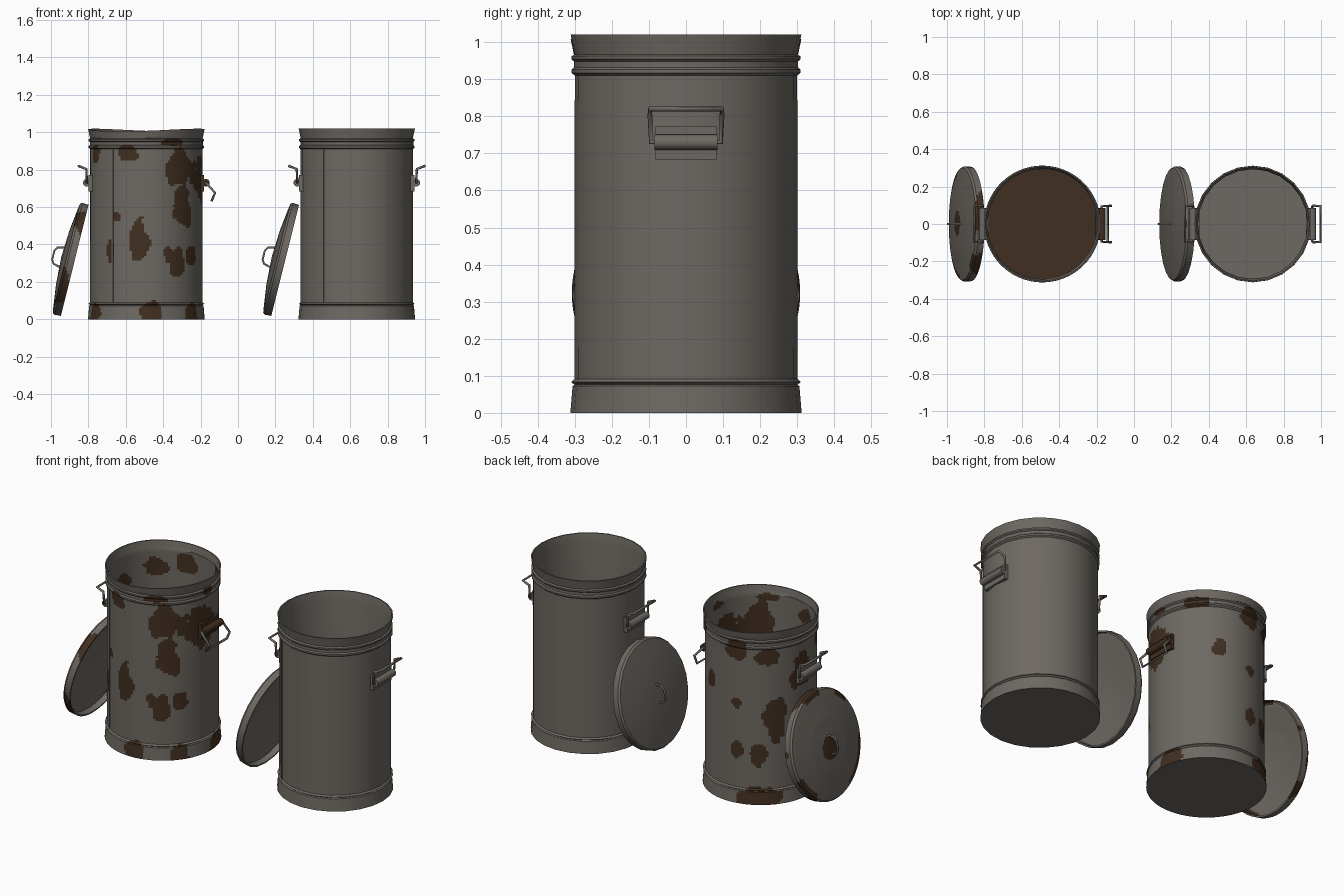
import bpy, bmesh, math
from mathutils import Matrix, Vector, noise

if "Cube" in bpy.data.objects:
    bpy.data.objects.remove(bpy.data.objects["Cube"])


def material(name, rgb):
    m = bpy.data.materials.new(name)
    m.diffuse_color = (*rgb, 1)
    m.use_nodes = True
    m.node_tree.nodes["Principled BSDF"].inputs["Base Color"].default_value = m.diffuse_color
    return m


GREY = material("weathered steel", (0.155, 0.140, 0.123))
RUST = material("dark rust", (0.053, 0.028, 0.015))


def finish(obj, angle=30):
    bpy.ops.object.select_all(action='DESELECT')
    obj.select_set(True)
    bpy.context.view_layer.objects.active = obj
    bpy.ops.object.shade_smooth_by_angle(angle=math.radians(angle))


def lathe(name, profile, sides, step, matrix, rule=None, warp=None):
    """Spin a profile; segments longer than step are subdivided for rust patches."""
    pts = [Vector(profile[0])]
    for a, b in zip(profile, profile[1:]):
        a, b = Vector(a), Vector(b)
        n = max(1, round((b - a).length / step))
        pts += [a.lerp(b, i / n) for i in range(1, n + 1)]
    bm = bmesh.new()
    rings = []
    for r, z in pts:
        rings.append([bm.verts.new((r * math.cos(2 * math.pi * k / sides),
                                    r * math.sin(2 * math.pi * k / sides), z))
                      for k in range(sides)])
    for a, b in zip(rings, rings[1:]):
        for k in range(sides):
            j = (k + 1) % sides
            bm.faces.new((a[k], a[j], b[j], b[k]))
    bmesh.ops.remove_doubles(bm, verts=bm.verts, dist=1e-5)
    bmesh.ops.recalc_face_normals(bm, faces=bm.faces)
    if rule:
        for f in bm.faces:
            f.material_index = int(rule(f.calc_center_median(), f.normal))
    if warp:
        for v in bm.verts:
            v.co = warp(v.co)
    me = bpy.data.meshes.new(name)
    bm.to_mesh(me)
    bm.free()
    me.materials.append(GREY)
    me.materials.append(RUST)
    obj = bpy.data.objects.new(name, me)
    bpy.context.collection.objects.link(obj)
    obj.matrix_world = matrix
    finish(obj)


def rod(name, points, mat, radius=0.007):
    cu = bpy.data.curves.new(name, 'CURVE')
    cu.dimensions = '3D'
    cu.bevel_depth = radius
    cu.bevel_resolution = 1
    cu.use_fill_caps = True
    sp = cu.splines.new('POLY')
    sp.points.add(len(points) - 1)
    for p, co in zip(sp.points, points):
        p.co = (*co, 1)
    cu.materials.append(mat)
    obj = bpy.data.objects.new(name, cu)
    bpy.context.collection.objects.link(obj)
    bpy.ops.object.select_all(action='DESELECT')
    obj.select_set(True)
    bpy.context.view_layer.objects.active = obj
    bpy.ops.object.convert(target='MESH')


def box(name, loc, size, mat, turn=0):
    bpy.ops.mesh.primitive_cube_add(size=1, location=loc, rotation=(0, 0, turn))
    o = bpy.context.object
    o.name = name
    o.scale = size
    o.data.materials.append(mat)


# Rust patches on the can wall: angle, height, half angle, half height
PATCHES = [(-107, .89, 14, .045), (-48, .82, 19, .10), (-50, .60, 11, .11),
           (-12, .74, 19, .13), (-97, .42, 11, .10), (-58, .30, 8, .08),
           (-36, .35, 9, .06), (-66, .34, 6, .05), (-130, .36, 5, .06),
           (-123, .55, 4, .03), (-152, .88, 9, .05), (99, .89, 11, .06),
           (133, .88, 12, .06), (141, .50, 12, .12), (123, .28, 9, .07),
           (99, .30, 7, .05), (99, .58, 5, .03), (64, .67, 7, .05),
           (170, .75, 14, .10), (123, .03, 22, .06), (-86, .03, 12, .06),
           (-155, .03, 12, .05), (-38, .03, 10, .06), (15, .03, 14, .05),
           (-60, .95, 12, .02), (40, .94, 14, .03), (-5, .95, 9, .02)]


def can_rust(c, normal):
    if normal.z > 0.9 and c.z < 0.1:       # rusted inner floor
        return True
    if normal.z < -0.9 and c.z < 0.01:     # clean underside
        return False
    ang = math.degrees(math.atan2(c.y, c.x))
    wob = 0.55 * noise.noise(c * 11) + 0.25 * noise.noise(c * 27)
    for a, z, da, dz in PATCHES:
        d = (ang - a + 180) % 360 - 180
        if math.hypot(d / da, (c.z - z) / dz) < 1 + wob:
            return True
    return False


def lid_rust(c, normal):
    r = math.hypot(c.x, c.y)
    n = noise.noise(c * 9 + Vector((3, 1, 7)))
    if r > 0.28:
        return n > 0.08
    return c.z > 0.066 and r < 0.045 + 0.06 * n


def bent_rim(co):
    if co.z > 0.97:
        return co + Vector((0, 0, -0.008 + 0.007 * math.sin(2 * math.atan2(co.y, co.x) + 2.5)))
    return co


CAN = [(0, 0), (.312, 0), (.306, .072), (.300, .076), (.310, .083), (.301, .091),
       (.300, .910), (.309, .917), (.309, .926), (.302, .932), (.302, .948),
       (.309, .954), (.309, .962), (.300, .967), (.311, 1.02), (.304, 1.02),
       (.293, .965), (.293, .03), (0, .03)]
LID = [(0, .062), (.15, .054), (.27, .036), (.297, .034), (.297, 0), (.306, 0),
       (.308, .035), (.300, .046), (.275, .050), (.15, .066), (0, .074)]


def side_handle(tag, cx, side, turn, plate_mat):
    """Wire grip pivoting in a rolled bracket; turn swings the grip down."""
    px, pz = cx + side * 0.318, 0.73
    path = []
    rot = Matrix.Rotation(math.radians(-turn), 2)
    for off, y in (((0, 0), -.06), ((0, 0), -.095), ((.003, .073), -.097),
                   ((.045, .090), -.097), ((.045, .090), .097),
                   ((.003, .073), .097), ((0, 0), .095), ((0, 0), .06)):
        o = rot @ Vector(off)
        path.append((px + side * o.x, y, pz + o.y))
    rod(tag + "_grip", path, GREY)
    box(tag + "_plate", (cx + side * .297, 0, .728), (.024, .164, .088), plate_mat)
    bpy.ops.mesh.primitive_cylinder_add(vertices=10, radius=.021, depth=.17,
                                        location=(px, 0, pz), rotation=(math.pi / 2, 0, 0))
    o = bpy.context.object
    o.name = tag + "_sleeve"
    o.data.materials.append(plate_mat)
    finish(o, 40)


for tag, cx, rusty in (("rusty", -0.49, True), ("clean", 0.635, False)):
    # Open can with rolled beads and flared rim
    sides, step = (144, 0.0125) if rusty else (24, 9)
    lathe(tag + "_can", CAN, sides, step, Matrix.Translation((cx, 0, 0)),
          can_rust if rusty else None, bent_rim if rusty else None)
    # Vertical sheet seam
    a = math.radians(-127)
    box(tag + "_seam", (cx + .299 * math.cos(a), .299 * math.sin(a), .5),
        (.008, .012, .82), GREY, a)
    # Side handles
    side_handle(tag + "_left_handle", cx, -1, 0, GREY)
    side_handle(tag + "_right_handle", cx, 1, 135 if rusty else 0, RUST if rusty else GREY)
    # Lid leaning on the left side, with its wire handle
    m = Matrix.Translation((cx - 0.383, 0, 0.315)) @ Matrix.Rotation(math.radians(-76), 4, 'Y')
    lathe(tag + "_lid", LID, 120 if rusty else 24, 0.012 if rusty else 9, m,
          lid_rust if rusty else None)
    loop = [(-.055, 0, .066), (-.045, 0, .105), (-.025, 0, .118),
            (.025, 0, .118), (.045, 0, .105), (.055, 0, .066)]
    rod(tag + "_lid_handle", [m @ Vector(p) for p in loop], GREY, 0.006)
